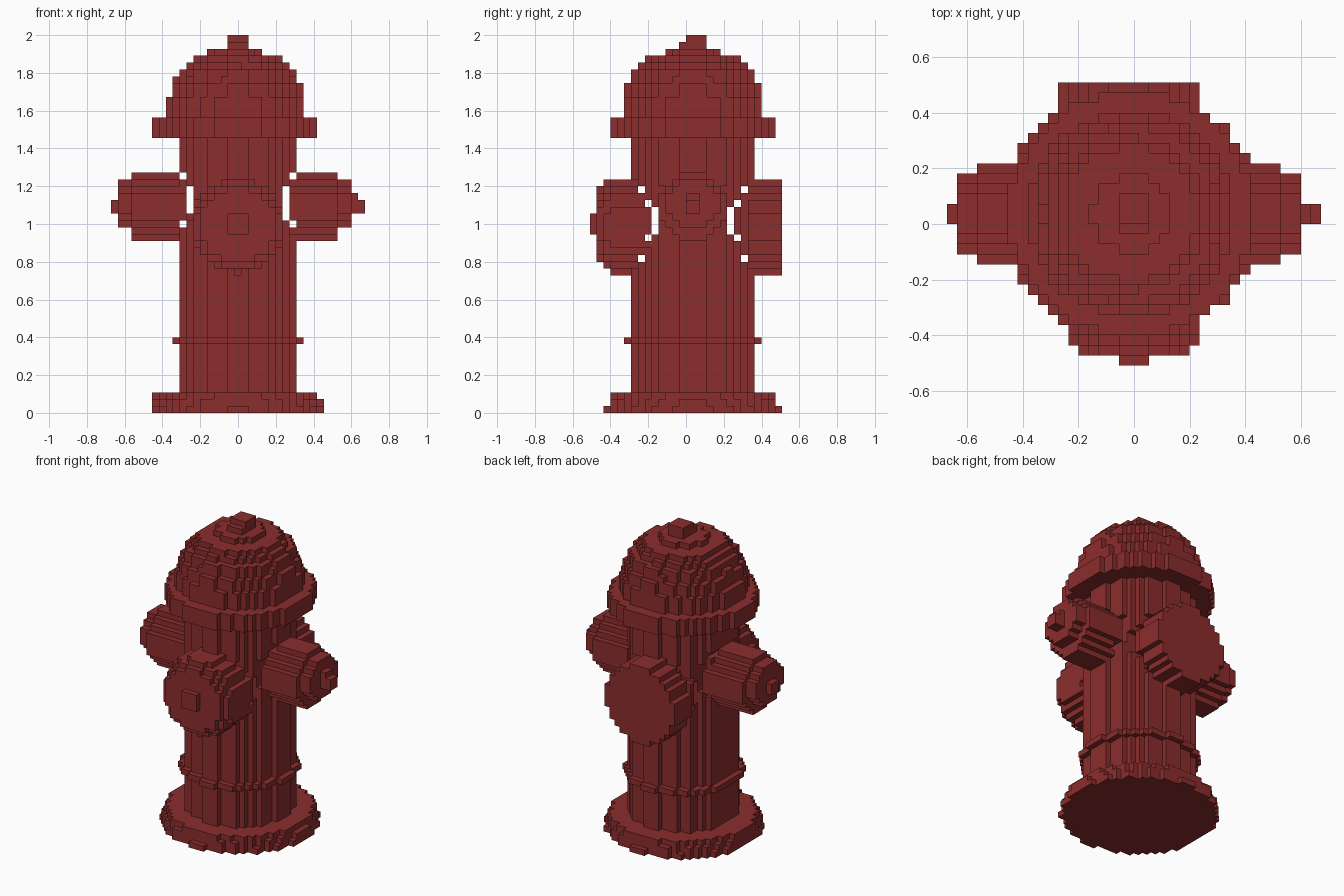
import bpy
import math

if "Cube" in bpy.data.objects:
    bpy.data.objects.remove(bpy.data.objects["Cube"])

# Voxel fire hydrant: 37 x 28 x 55 blocks, x cells centred on integers, y and z on halves
V = 2 / 55
AX, AY = -0.3, 1.0            # main axis of the body
cells = {}                    # (i, j, k) -> part name

red = bpy.data.materials.new("hydrant red")
red.diffuse_color = (0.26, 0.026, 0.026, 1)
red.use_nodes = True
red.node_tree.nodes["Principled BSDF"].inputs["Base Color"].default_value = red.diffuse_color


def put(part, i, j, k):
    cells.setdefault((i, j, k), part)


def disc_z(part, k, r, cx=AX, cy=AY):
    for i in range(-19, 20):
        for j in range(-14, 14):
            if math.hypot(i - cx, j + 0.5 - cy) <= r:
                put(part, i, j, k)


def disc_y(part, j, r, cx, cz):
    for i in range(-19, 20):
        for k in range(55):
            if math.hypot(i - cx, k + 0.5 - cz) <= r:
                put(part, i, j, k)


def disc_x(part, i, r, cy, cz):
    for j in range(-14, 14):
        for k in range(55):
            if math.hypot(j + 0.5 - cy, k + 0.5 - cz) <= r:
                put(part, i, j, k)


# Foot flange, barrel, thin ring
for k, r in enumerate((12.6, 12.45, 12.0)):
    disc_z("base_flange", k, r)
for k in range(3, 40):
    disc_z("barrel", k, 8.65)
disc_z("barrel_ring", 10, 9.6)

# Bonnet flange and stepped dome
for k in range(40, 43):
    disc_z("bonnet_flange", k, 12.0)
dome = (10.1, 10.1, 10.1, 9.6, 9.6, 8.8, 8.65, 7.6, 6.7, 3.75)
for n, r in enumerate(dome):
    disc_z("bonnet_dome", 43 + n, r)
for i in (-1, 0, 1):
    for j in range(-1, 3):
        put("top_nut", i, j, 53)
        if j >= 0:
            put("top_nut", i, j, 54)

# Side outlets with caps and nuts
for s, main_end, cap_end in ((-1, 15, 17), (1, 14, 16)):
    name = "left_outlet" if s < 0 else "right_outlet"
    for n in range(8, main_end + 1):
        disc_x(name, s * n, 4.9, 1, 30)
    for n in range(main_end + 1, cap_end + 1):
        disc_x(name + "_cap", s * n, 3.8, 1, 30.5)
    for n in range(cap_end + 1, 19):
        for j in (0, 1):
            for k in ((29, 30, 31) if n == 17 else (29, 30)):
                put(name + "_nut", s * n, j, k)

# Front outlet with cap and nut
for j in range(-11, -4):
    disc_y("front_outlet", j, 6.8, 0, 27.25)
disc_y("front_outlet", -12, 6.4, 0, 27.25)
disc_y("front_cap", -13, 5.6, 0, 27.25)
for i in (-1, 0, 1):
    for k in (26, 27, 28):
        put("front_nut", i, -14, k)

# Gaps between the barrel and its outlets, seen through from front and side
gap_xz = {(s * 7, k) for s in (-1, 1) for k in range(28, 33)}
gap_xz |= {(s * 8, k) for s in (-1, 1) for k in (27, 34)}
gap_yz = {(j, k) for j in (-5, 6) for k in range(26, 30)}
gap_yz |= {(j, k) for j in (-6, 7) for k in (25, 30)}
gap_yz |= {(j, k) for j in (-7, 8) for k in (22, 32)}
for c in list(cells):
    if (c[0], c[2]) in gap_xz or (c[1], c[2]) in gap_yz:
        del cells[c]

# Flat rear outlet
for j in range(9, 14):
    disc_y("rear_outlet", j, 6.75, -0.5, 27)

# Turn each part's exposed block faces into a mesh
SIDES = {
    (1, 0, 0): ((1, 0, 0), (1, 1, 0), (1, 1, 1), (1, 0, 1)),
    (-1, 0, 0): ((0, 0, 0), (0, 0, 1), (0, 1, 1), (0, 1, 0)),
    (0, 1, 0): ((0, 1, 0), (0, 1, 1), (1, 1, 1), (1, 1, 0)),
    (0, -1, 0): ((0, 0, 0), (1, 0, 0), (1, 0, 1), (0, 0, 1)),
    (0, 0, 1): ((0, 0, 1), (1, 0, 1), (1, 1, 1), (0, 1, 1)),
    (0, 0, -1): ((0, 0, 0), (0, 1, 0), (1, 1, 0), (1, 0, 0)),
}
for part in sorted(set(cells.values())):
    index, faces = {}, []
    for (i, j, k), owner in cells.items():
        if owner != part:
            continue
        for (a, b, c), quad in SIDES.items():
            if (i + a, j + b, k + c) not in cells:
                faces.append([index.setdefault((i + p, j + q, k + r), len(index))
                              for p, q, r in quad])
    mesh = bpy.data.meshes.new(part)
    mesh.from_pydata([((x - 0.5) * V, y * V, z * V) for x, y, z in index], [], faces)
    mesh.materials.append(red)
    bpy.context.collection.objects.link(bpy.data.objects.new(part, mesh))
